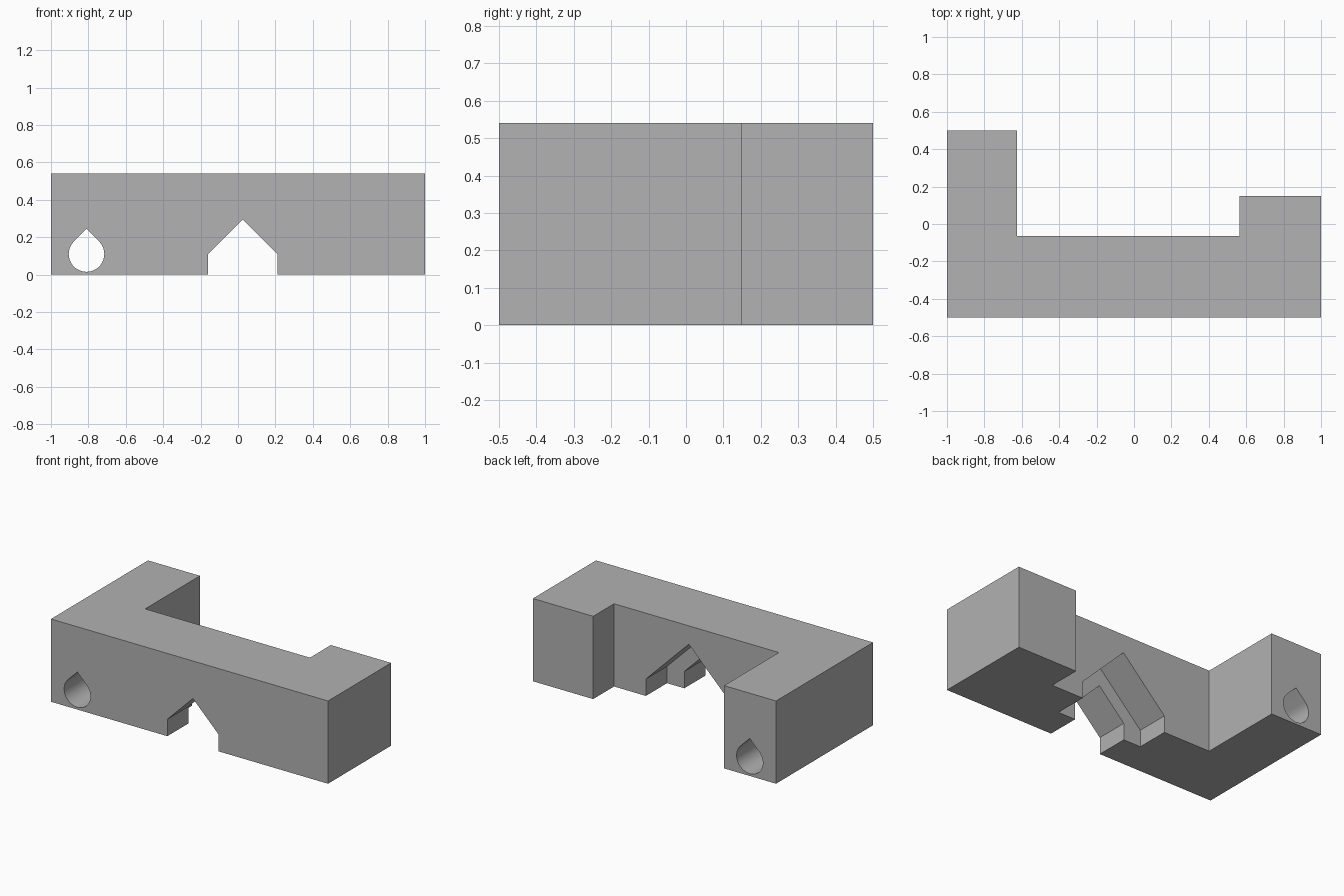
import bpy, bmesh
from math import sin, cos, radians
from mathutils import Vector

default = bpy.data.objects.get("Cube")
if default:
    bpy.data.objects.remove(default, do_unlink=True)

grey = bpy.data.materials.new("plain grey")
grey.use_nodes = True
colour = (0.445, 0.445, 0.445, 1)
grey.diffuse_color = colour
grey.node_tree.nodes["Principled BSDF"].inputs["Base Color"].default_value = colour


def prism(name, outline, direction):
    """Extrude a closed outline of 3D points along a direction."""
    bm = bmesh.new()
    face = bm.faces.new([bm.verts.new(p) for p in outline])
    new = bmesh.ops.extrude_face_region(bm, geom=[face])["geom"]
    moved = [v for v in new if isinstance(v, bmesh.types.BMVert)]
    bmesh.ops.translate(bm, vec=Vector(direction), verts=moved)
    bmesh.ops.recalc_face_normals(bm, faces=bm.faces)
    mesh = bpy.data.meshes.new(name)
    bm.to_mesh(mesh)
    bm.free()
    mesh.materials.append(grey)
    obj = bpy.data.objects.new(name, mesh)
    bpy.context.collection.objects.link(obj)
    return obj


def cut(body, name, profile, y0, y1):
    """Cut an x-z profile through the body between two depths."""
    tool = prism(name, [(x, y0, z) for x, z in profile], (0, y1 - y0, 0))
    tool.hide_render = True
    mod = body.modifiers.new(name, "BOOLEAN")
    mod.operation = "DIFFERENCE"
    mod.solver = "EXACT"
    mod.object = tool
    bpy.context.view_layer.objects.active = body
    bpy.ops.object.modifier_apply(modifier=name)
    bpy.data.objects.remove(tool, do_unlink=True)


def gable(half):
    """Notch with short upright walls and a 45 degree peak."""
    x, wall = 0.025, 0.11
    return [(x - half, -0.1), (x + half, -0.1), (x + half, wall),
            (x, wall + half), (x - half, wall)]


# U-shaped block with one long and one short leg
plan = [(-1, -0.5), (1, -0.5), (1, 0.15), (0.565, 0.15),
        (0.565, -0.065), (-0.625, -0.065), (-0.625, 0.5), (-1, 0.5)]
body = prism("bracket_body", [(x, y, 0) for x, y in plan], (0, 0, 0.54))

# Stepped notch: narrow at the front, wide at the back
cut(body, "narrow_notch", gable(0.185), -0.6, -0.2)
cut(body, "wide_notch", gable(0.31), -0.283, 0.05)

# Teardrop bore through the long leg
cx, cz, r = -0.81, 0.11, 0.095
steps = 48
drop = [(cx + r * cos(a), cz + r * sin(a))
        for a in (radians(135 + 270 * i / steps) for i in range(steps + 1))]
drop.append((cx, cz + r * 2 ** 0.5))
cut(body, "teardrop_bore", drop, -0.6, 0.6)

# Smooth bore wall, sharp corners elsewhere
bpy.ops.object.select_all(action="DESELECT")
body.select_set(True)
bpy.context.view_layer.objects.active = body
bpy.ops.object.shade_smooth_by_angle(angle=radians(25))
